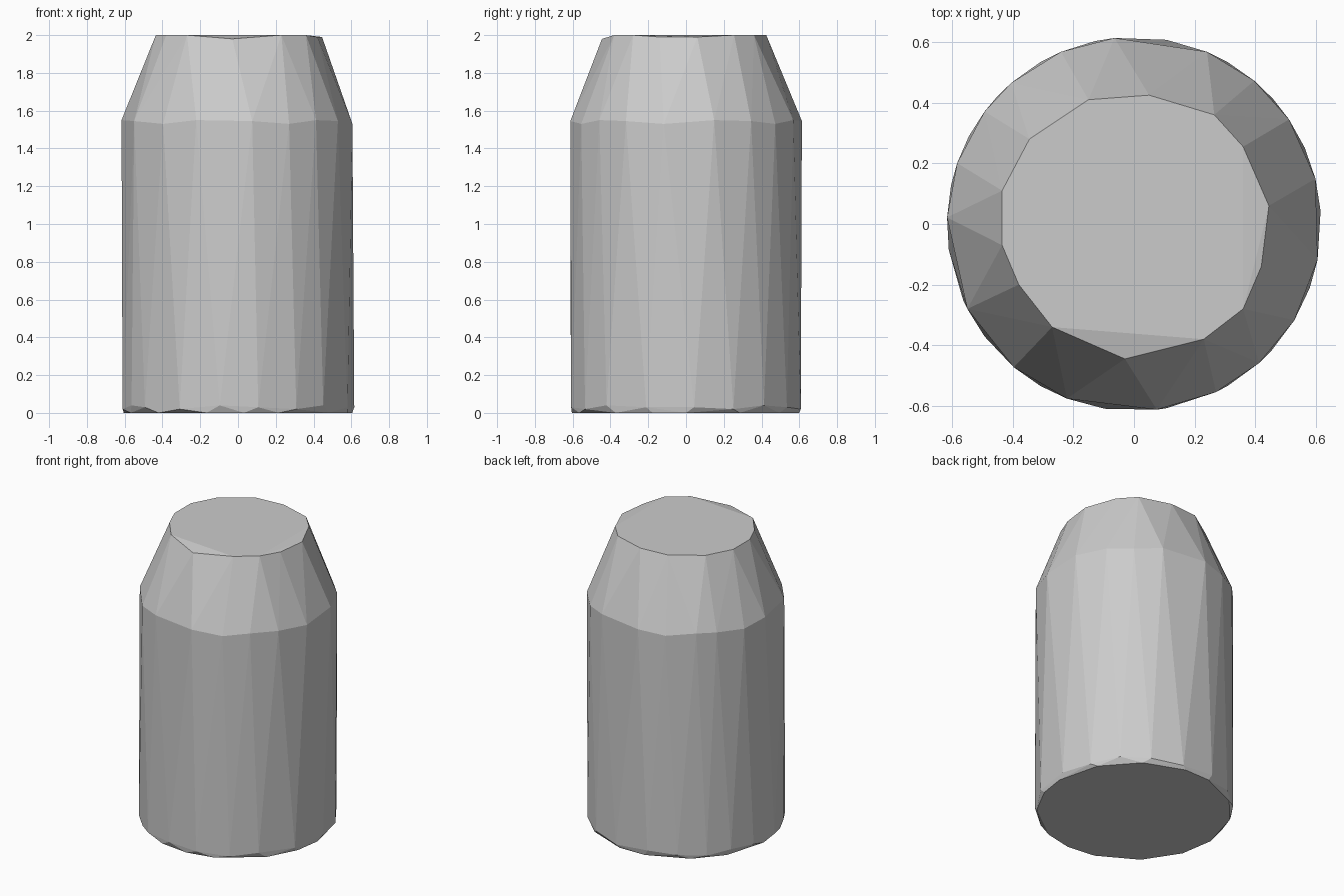
import bpy, bmesh
from math import radians, cos, sin

cube = bpy.data.objects.get("Cube")
if cube:
    bpy.data.objects.remove(cube, do_unlink=True)

# One plain grey
grey = bpy.data.materials.new("plain_grey")
grey.use_nodes = True
colour = (0.6, 0.6, 0.6, 1)
grey.diffuse_color = colour
grey.node_tree.nodes["Principled BSDF"].inputs["Base Color"].default_value = colour

RADIUS = 0.617


def ring(angles, radius, heights):
    """Irregular ring of points; the heights repeat around it."""
    return [(radius * cos(radians(a)), radius * sin(radians(a)), heights[i % len(heights)])
            for i, a in enumerate(angles)]


# Flat, uneven rim at the top of the taper
top_rim = [(-.15, .41), (.05, .425), (.265, .36), (.36, .255), (.445, .06),
           (.42, -.14), (.36, -.28), (.23, -.38), (-.03, -.445), (-.27, -.34),
           (-.38, -.2), (-.435, -.07), (-.435, .11), (-.345, .28)]
points = [(x, y, 1.98 if y < -.42 else 1.99 if x > .4 else 2.0) for x, y in top_rim]

# Shoulder, where the straight wall meets the taper
points += ring([14, 34, 50, 67, 96, 113, 131, 143, 161, 178, 207, 230, 249,
                277, 296, 312, 329, 349], RADIUS, [1.55, 1.545, 1.53])

# Lower wall edge, turned against the shoulder to make long, narrow facets
points += ring([4, 24, 42, 60, 80, 102, 120, 137, 152, 168, 188, 204, 217,
                240, 261, 280, 300, 317, 340], RADIUS, [.03, .02, .04])

# Narrow bevel down to the flat base
points += ring([0, 28, 55, 82, 100, 128, 150, 178, 200, 226, 254, 273, 291,
                322, 343], 0.605, [0.0])

# Skin the rings as one faceted solid
bm = bmesh.new()
for p in points:
    bm.verts.new(p)
hull = bmesh.ops.convex_hull(bm, input=bm.verts)
spare = {v for v in hull["geom_interior"] + hull["geom_unused"]
         if isinstance(v, bmesh.types.BMVert)}
bmesh.ops.delete(bm, geom=list(spare), context='VERTS')
bmesh.ops.dissolve_limit(bm, angle_limit=radians(1), verts=bm.verts, edges=bm.edges)
bmesh.ops.recalc_face_normals(bm, faces=bm.faces)
mesh = bpy.data.meshes.new("tapered_body")
bm.to_mesh(mesh)
bm.free()
mesh.materials.append(grey)
body = bpy.data.objects.new("tapered_body", mesh)
bpy.context.collection.objects.link(body)
